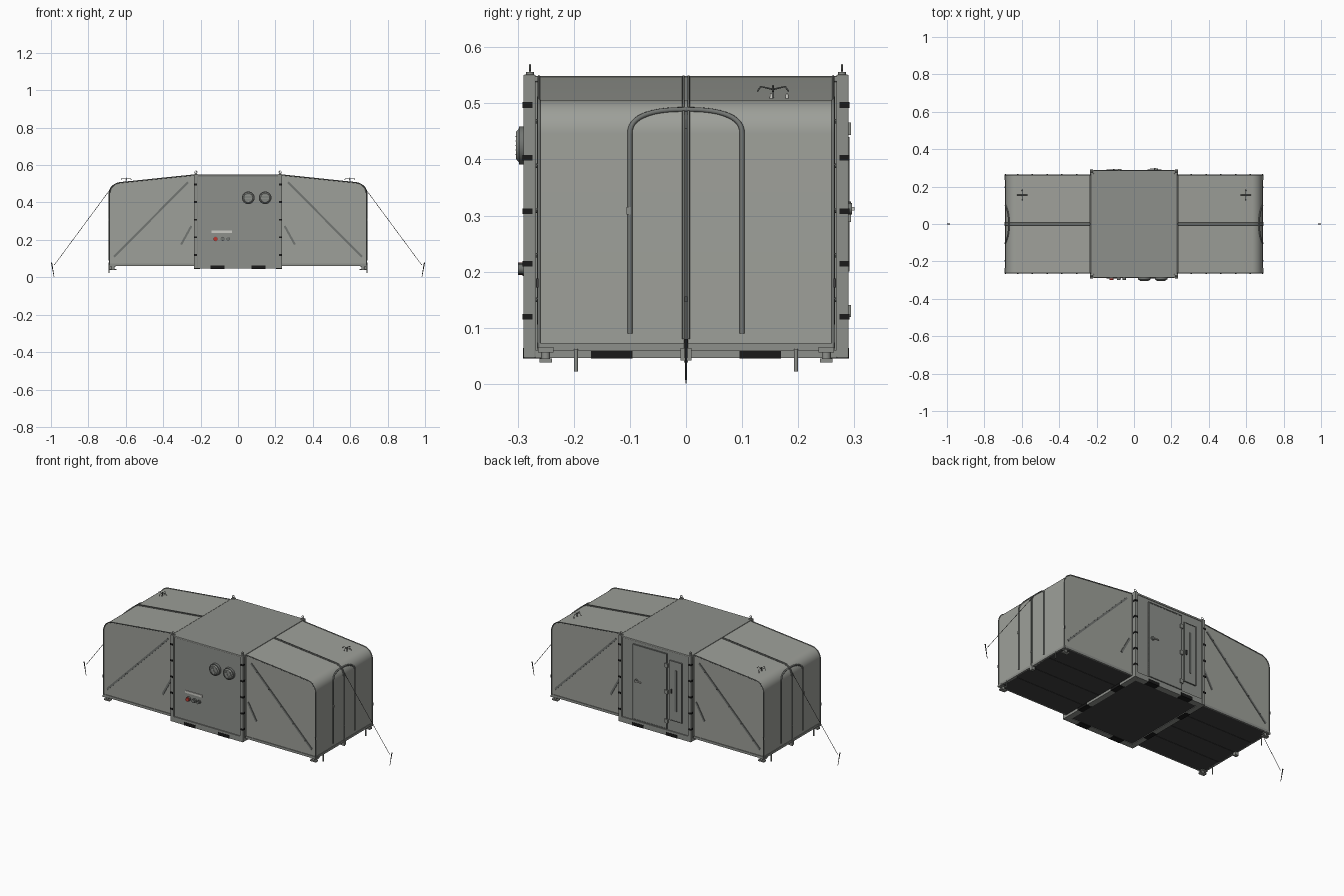
import bpy, bmesh, math
from mathutils import Vector as V

if "Cube" in bpy.data.objects:
    bpy.data.objects.remove(bpy.data.objects["Cube"])


def material(name, rgb):
    m = bpy.data.materials.new(name)
    m.diffuse_color = (*rgb, 1)
    m.use_nodes = True
    m.node_tree.nodes["Principled BSDF"].inputs["Base Color"].default_value = m.diffuse_color
    return m


SHELL = material("shell_grey", (0.27, 0.28, 0.26))
CLOTH = material("cloth_grey", (0.34, 0.35, 0.32))
TRIM = material("trim_grey", (0.17, 0.18, 0.17))
DARK = material("dark", (0.05, 0.05, 0.05))
BLACK = material("black", (0.01, 0.01, 0.01))
RED = material("red", (0.5, 0.04, 0.03))
LIGHT = material("light", (0.6, 0.6, 0.56))


def finish(name, bm, mat, smooth=False):
    bmesh.ops.recalc_face_normals(bm, faces=bm.faces)
    me = bpy.data.meshes.new(name)
    bm.to_mesh(me)
    bm.free()
    ob = bpy.data.objects.new(name, me)
    bpy.context.collection.objects.link(ob)
    me.materials.append(mat)
    if smooth:
        bpy.ops.object.select_all(action='DESELECT')
        ob.select_set(True)
        bpy.context.view_layer.objects.active = ob
        bpy.ops.object.shade_smooth_by_angle(angle=math.radians(35))
    return ob


def box(name, x, y, z, mat, bevel=0):
    bm = bmesh.new()
    bmesh.ops.create_cube(bm, size=1)
    for v in bm.verts:
        v.co = [(a[0] + a[1]) / 2 + c * (a[1] - a[0]) for a, c in zip((x, y, z), v.co)]
    if bevel:
        bmesh.ops.bevel(bm, geom=bm.edges[:], offset=bevel, segments=2, affect='EDGES', profile=0.5)
    return finish(name, bm, mat)


def strap(name, p, q, normal, width, thick, mat):
    """Flat bar from p to q lying on a surface with the given normal."""
    p, q, n = V(p), V(q), V(normal)
    d, mid = q - p, (p + q) / 2
    u = d.cross(n).normalized()
    bm = bmesh.new()
    bmesh.ops.create_cube(bm, size=1)
    for v in bm.verts:
        v.co = mid + d * v.co.x + u * width * v.co.y + n * thick * v.co.z
    return finish(name, bm, mat)


def rod(name, p, q, r, mat, r2=None, sides=16):
    p, q = V(p), V(q)
    bm = bmesh.new()
    bmesh.ops.create_cone(bm, cap_ends=True, segments=sides, radius1=r,
                          radius2=r if r2 is None else r2, depth=(q - p).length)
    rot = (q - p).to_track_quat('Z', 'Y')
    for v in bm.verts:
        v.co = rot @ v.co + (p + q) / 2
    return finish(name, bm, mat, True)


def tube(name, pts, r, mat, cyclic=False):
    cu = bpy.data.curves.new(name, 'CURVE')
    cu.dimensions, cu.bevel_depth, cu.bevel_resolution, cu.use_fill_caps = '3D', r, 2, True
    sp = cu.splines.new('POLY')
    sp.points.add(len(pts) - 1)
    for a, b in zip(sp.points, pts):
        a.co = (*b, 1)
    sp.use_cyclic_u = cyclic
    cu.materials.append(mat)
    ob = bpy.data.objects.new(name, cu)
    bpy.context.collection.objects.link(ob)
    bpy.ops.object.select_all(action='DESELECT')
    ob.select_set(True)
    bpy.context.view_layer.objects.active = ob
    bpy.ops.object.convert(target='MESH')


# Central rigid shelter: body, roof and base frame
box("shelter_body", (-.228, .228), (-.283, .283), (.052, .546), SHELL)
box("shelter_roof", (-.232, .232), (-.286, .286), (.538, .549), SHELL, .003)
box("shelter_floor", (-.205, .205), (-.26, .26), (.049, .06), DARK)
for s in (-1, 1):
    a, b = sorted((s * .255, s * .289))
    box("base_rail_long", (-.215, .215), (a, b), (.046, .077), SHELL)
    a, b = sorted((s * .203, s * .234))
    box("base_rail_short", (a, b), (-.27, .27), (.046, .06), SHELL)
    for t in (-1, 1):
        a, b = sorted((s * .255, s * .2905))
        box("fork_pocket_front", (t * .11 - .037, t * .11 + .037), (a, b), (.0455, .064), BLACK)
        a, b = sorted((s * .203, s * .2355))
        box("fork_pocket_side", (a, b), (t * .132 - .037, t * .132 + .037), (.0455, .059), BLACK)

# Corner posts with black lock blocks and lifting eyes
for sx in (-1, 1):
    for sy in (-1, 1):
        x = sorted((sx * .214, sx * .235))
        y = sorted((sy * .268, sy * .29))
        box("corner_post", x, y, (.046, .551), SHELL, .002)
        for z in (.12, .214, .308, .403, .497):
            box("lock_block", sorted((sx * .219, sx * .2365)), sorted((sy * .274, sy * .2915)),
                (z - .005, z + .005), BLACK)
        rod("eye_base", (sx * .225, sy * .278, .55), (sx * .225, sy * .278, .556), .007, SHELL)
        tube("lifting_eye", [(sx * .225 + .006 * math.cos(i * math.pi / 6), sy * .278,
                              .563 + .006 * math.sin(i * math.pi / 6)) for i in range(12)],
             .0015, SHELL, True)

# Front: round vents, plate and connectors
for x in (.055, .145):
    rod("vent_ring", (x, -.282, .425), (x, -.298, .425), .034, TRIM, sides=32)
    rod("vent_cap", (x, -.297, .425), (x, -.303, .425), .031, SHELL, .024, 32)
    for k in range(-2, 3):
        box("vent_slat", (x - .022, x + .022), (-.304, -.302), (.424 + k * .008, .426 + k * .008), TRIM)
box("front_plate", (-.142, -.032), (-.287, -.282), (.236, .249), LIGHT)
for x, r, m in ((-.12, .013, RED), (-.082, .012, TRIM), (-.052, .010, TRIM)):
    rod("connector_flange", (x, -.282, .205), (x, -.291, .205), r, TRIM)
    rod("connector_cap", (x, -.29, .205), (x, -.299, .205), r * .85, m)

# Back: entry door and narrow service panel
def panel(name, x0, x1, z0, z1, w):
    box(name, (x0, x1), (.28, .288), (z0, z1), SHELL, .002)
    for n, x, z in (("left", (x1 - w, x1), (z0, z1)), ("right", (x0, x0 + w), (z0, z1)),
                    ("top", (x0, x1), (z1 - w, z1)), ("bottom", (x0, x1), (z0, z0 + w))):
        box(name + "_frame_" + n, x, (.283, .2895), z, TRIM)


panel("entry_door", -.078, .143, .08, .522, .006)
for z in (.13, .3, .455):
    box("door_hinge", (-.086, -.066), (.286, .294), (z - .011, z + .011), SHELL)
rod("handle_hub", (.118, .286, .312), (.118, .296, .312), .01, TRIM)
strap("door_handle", (.118, .298, .312), (.085, .298, .312), (0, 1, 0), .006, .005, LIGHT)
panel("service_panel", -.175, -.095, .14, .49, .004)
box("panel_slot", (-.142, -.13), (.286, .291), (.2, .44), TRIM)
box("panel_latch", (-.112, -.104), (.286, .294), (.3, .325), DARK)

# Side tents: roof slopes down to a rounded outer corner
R, CX, CZ = .06, .626, .446


def tent_profile(off=0, z0=.064):
    r = R + off
    arc = [(CX + r * math.cos(t), CZ + r * math.sin(t)) for t in
           (math.radians(84 * i / 10) for i in range(11))]
    return [(CX + r, z0)] + arc + [(.234, .547 + off)]


def surface_x(z, off):
    """Outer x of the tent end at height z."""
    r = R + off
    return CX + (r if z < CZ else math.sqrt(max(0, r * r - (z - CZ) ** 2)))


for s in (-1, 1):
    prof = tent_profile() + [(.234, .064)]
    bm = bmesh.new()
    f = bm.faces.new([bm.verts.new((s * x, -.262, z)) for x, z in prof])
    ext = bmesh.ops.extrude_face_region(bm, geom=[f])
    bmesh.ops.translate(bm, vec=(0, .524, 0),
                        verts=[g for g in ext["geom"] if isinstance(g, bmesh.types.BMVert)])
    finish("tent_body", bm, CLOTH, True)
    # Floor planks and edge rails
    for i in range(4):
        y = -.258 + i * .1295
        box("tent_floor_plank", sorted((s * .234, s * .682)), (y, y + .1275), (.06, .068), DARK)
    box("tent_end_rail", sorted((s * .676, s * .689)), (-.264, .264), (.06, .073), SHELL)
    for y in (-1, 1):
        box("tent_side_rail", sorted((s * .234, s * .686)), sorted((y * .258, y * .2655)),
            (.06, .074), SHELL)
        # Edge piping and side straps
        tube("edge_piping", [(s * x, y * .262, z) for x, z in tent_profile(.0005)], .0028, TRIM)
        n = (0, y, 0)
        strap("diagonal_strap", (s * .662, y * .263, .11), (s * .268, y * .263, .508), n, .011, .005, TRIM)
        for t in (.1, .3, .5, .7, .9):
            rod("strap_stud", (s * (.662 - .394 * t), y * .262, .11 + .398 * t),
                (s * (.662 - .394 * t), y * .268, .11 + .398 * t), .004, TRIM, sides=8)
        strap("short_strap", (s * .304, y * .263, .175), (s * .249, y * .263, .275), n, .011, .005, TRIM)
        # Corner feet and ground pins
        rod("foot_leg", (s * .668, y * .25, .064), (s * .668, y * .25, .044), .008, SHELL)
        box("foot_pad", sorted((s * .65, s * .686)), (y * .25 - .011, y * .25 + .011), (.038, .045), SHELL)
        box("foot_bracket", sorted((s * .655, s * .692)), (y * .25 - .014, y * .25 + .014), (.056, .066), SHELL)
        rod("ground_pin", (s * .69, y * .196, .062), (s * .69, y * .196, .022), .0035, SHELL)
        box("edge_buckle", sorted((s * .684, s * .69)), sorted((y * .262, y * .267)), (.172, .188), DARK)
    # Spine strap along the roof and down the end
    for y in (-.0045, .0045):
        tube("spine_seam", [(s * x, y, z) for x, z in tent_profile(.001, .08)], .0022, TRIM)
    # Arched doorway welt draped over the end and rounded corner
    path = [(-.1, .09 + .06 * i) for i in range(6)]
    path += [(-.1 * math.copysign(abs(math.cos(t)) ** .8, math.cos(t)), .445 + .044 * math.sin(t) ** .8)
             for t in (math.pi * i / 24 for i in range(25))]
    path += [(.1, .39 - .06 * i) for i in range(6)]
    tube("doorway_arch", [(s * surface_x(z, .001), y, z) for y, z in path], .0045, TRIM)
    box("doorway_zip_tab", sorted((s * .684, s * .693)), (-.106, -.098), (.302, .315), SHELL)
    box("spine_buckle", sorted((s * .685, s * .692)), (-.003, .003), (.146, .156), SHELL)
    # Middle leg
    rod("middle_leg", (s * .688, 0, .08), (s * .688, 0, .038), .004, SHELL)
    box("middle_leg_bracket", sorted((s * .672, s * .692)), (-.01, .01), (.042, .064), SHELL)
    # Guy rope and stake
    tube("guy_rope", [(s * .667, 0, .492), (s * .982, 0, .066)], .0012, DARK)
    rod("ground_stake", (s * .983, 0, .001), (s * .997, 0, .08), .0012, DARK, .003, 8)
    # Roof aerial with four drooping arms
    for y in (.152, .18):
        rod("aerial_base", (s * .598, y, .506), (s * .598, y, .518), .0035, LIGHT, .002)
    rod("aerial_stem", (s * .598, .155, .51), (s * .598, .155, .533), .002, TRIM)
    for dx, dy in ((1, 0), (-1, 0), (0, 1), (0, -1)):
        tube("aerial_arm", [(s * .598, .155, .525), (s * .598 + dx * .022, .155 + dy * .022, .53),
                            (s * .598 + dx * .028, .155 + dy * .028, .521)], .0015, TRIM)
